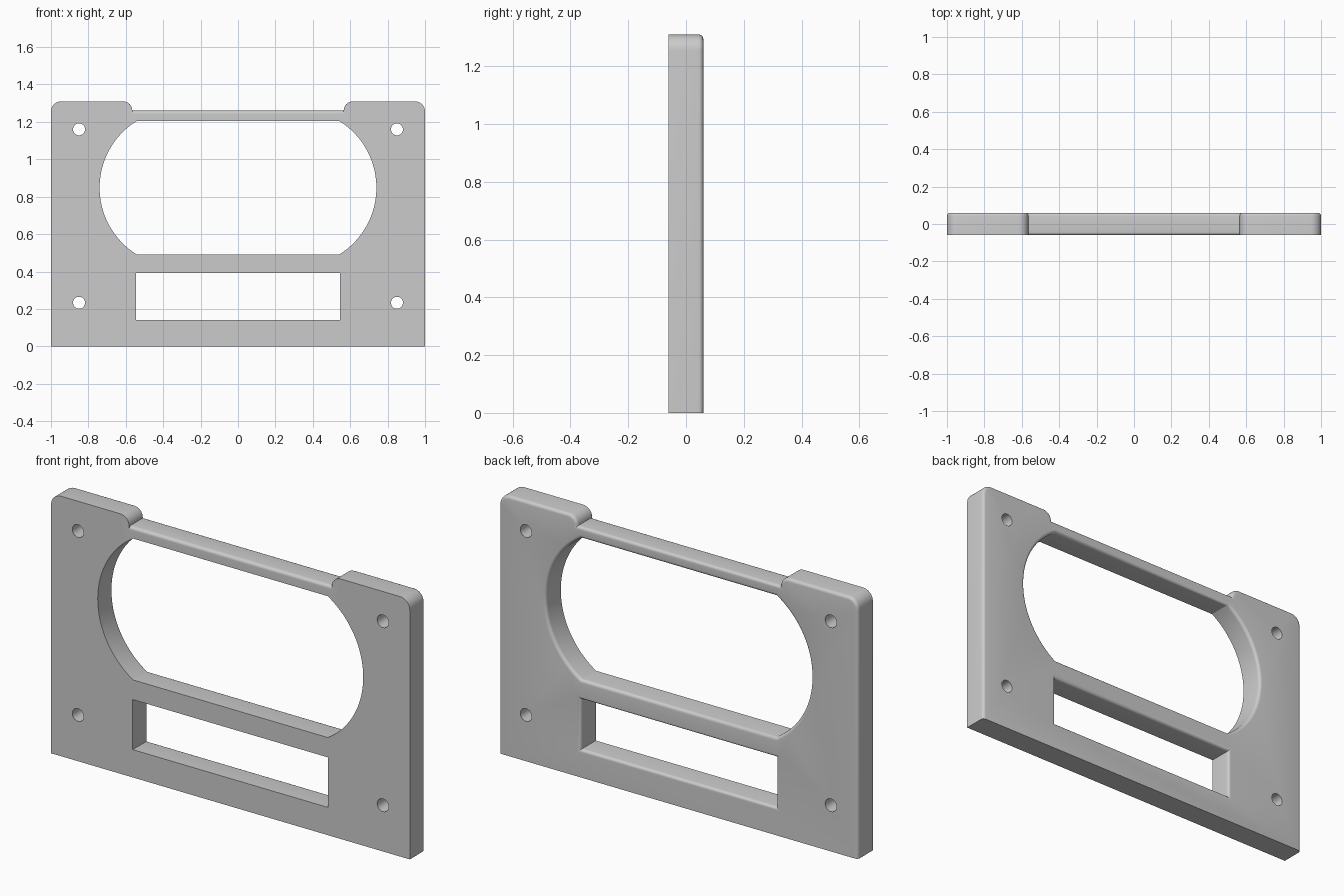
import bpy, bmesh
from math import sin, cos, pi, radians
from mathutils import Vector

if "Cube" in bpy.data.objects:
    bpy.data.objects.remove(bpy.data.objects["Cube"])

HALF = 0.06      # half thickness
FILLET = 0.016   # edge rounding
STEPS = 5


def arc(cx, cz, r, a0, a1, n):
    return [Vector((cx + r * cos(radians(a0 + (a1 - a0) * i / n)),
                    cz + r * sin(radians(a0 + (a1 - a0) * i / n)))) for i in range(n + 1)]


def mirrored(half):
    """Close a right-hand half outline with its mirror image."""
    return half + [Vector((-p.x, p.y)) for p in reversed(half)]


def inset(points, dists):
    """Move every edge to its left by its own distance, with mitred corners."""
    result = []
    for i, p in enumerate(points):
        d0 = (p - points[i - 1]).normalized()
        d1 = (points[(i + 1) % len(points)] - p).normalized()
        n0, n1 = Vector((-d0.y, d0.x)), Vector((-d1.y, d1.x))
        a, b = dists[i - 1], dists[i]
        det = n0.x * n1.y - n0.y * n1.x
        if abs(det) < 1e-4:
            result.append(p + n0 * a)
        else:
            result.append(p + Vector((a * n1.y - b * n0.y, b * n0.x - a * n1.x)) / det)
    return result


def add_wall(bm, points, front, back):
    """Wall through the thickness; front and back test which edges are rounded."""
    edges = [(p, points[(i + 1) % len(points)]) for i, p in enumerate(points)]
    rings = []
    for side, test in ((-1, front), (1, back)):
        mask = [1.0 if test(p, q) else 0.0 for p, q in edges]
        levels = [k / STEPS * pi / 2 for k in range(STEPS + 1)] if any(mask) else [0]
        part = []
        for a in levels:
            off = FILLET * (1 - sin(a)) if any(mask) else 0
            y = side * (HALF - FILLET * (1 - cos(a)))
            ring = inset(points, [m * off for m in mask])
            part.append([bm.verts.new((p.x, y, p.y)) for p in ring])
        rings += part if side < 0 else part[::-1]
    n = len(points)
    for r0, r1 in zip(rings, rings[1:]):
        for i in range(n):
            j = (i + 1) % n
            bm.faces.new((r0[i], r0[j], r1[j], r1[i]))
    return rings[0], rings[-1]


def never(p, q):
    return False


def always(p, q):
    return True


def above_base(p, q):
    return max(p.y, q.y) > 0.01


def crossbar_top(p, q):
    return abs(p.x - q.x) > 1 and p.y > 1


# Outline: flat base, two raised tabs with rounded corners, low crossbar between
outline = mirrored([Vector((1, 0))] + arc(0.945, 1.255, 0.055, 0, 90, 8)
                   + arc(0.615, 1.26, 0.05, 90, 180, 8))

# Openings run clockwise so that the material lies on their left
opening = mirrored(arc(0.32, 0.848, 0.42, -58, 58, 40))[::-1]
window = mirrored([Vector((0.545, 0.14)), Vector((0.545, 0.392))])[::-1]
holes = [arc(x, z, 0.032, 360, 0, 32)[:-1] for x in (-0.85, 0.85) for z in (0.233, 1.16)]

bm = bmesh.new()
walls = [add_wall(bm, outline, crossbar_top, above_base),
         add_wall(bm, opening, never, always),
         add_wall(bm, window, never, always)]
walls += [add_wall(bm, h, never, never) for h in holes]

# Flat front and back faces around the openings
for side, normal in ((0, (0, -1, 0)), (1, (0, 1, 0))):
    rim = []
    for wall in walls:
        ring = wall[side]
        rim += [bm.edges.get((v, ring[(i + 1) % len(ring)])) for i, v in enumerate(ring)]
    bmesh.ops.triangle_fill(bm, use_beauty=True, use_dissolve=False, edges=rim, normal=normal)
bmesh.ops.recalc_face_normals(bm, faces=bm.faces)

mesh = bpy.data.meshes.new("mounting_plate")
bm.to_mesh(mesh)
bm.free()
plate = bpy.data.objects.new("mounting_plate", mesh)
bpy.context.collection.objects.link(plate)

grey = bpy.data.materials.new("light_grey")
grey.use_nodes = True
colour = (0.6, 0.6, 0.6, 1)
grey.diffuse_color = colour
grey.node_tree.nodes["Principled BSDF"].inputs["Base Color"].default_value = colour
mesh.materials.append(grey)

bpy.ops.object.select_all(action="DESELECT")
plate.select_set(True)
bpy.context.view_layer.objects.active = plate
bpy.ops.object.shade_smooth_by_angle(angle=radians(30))
